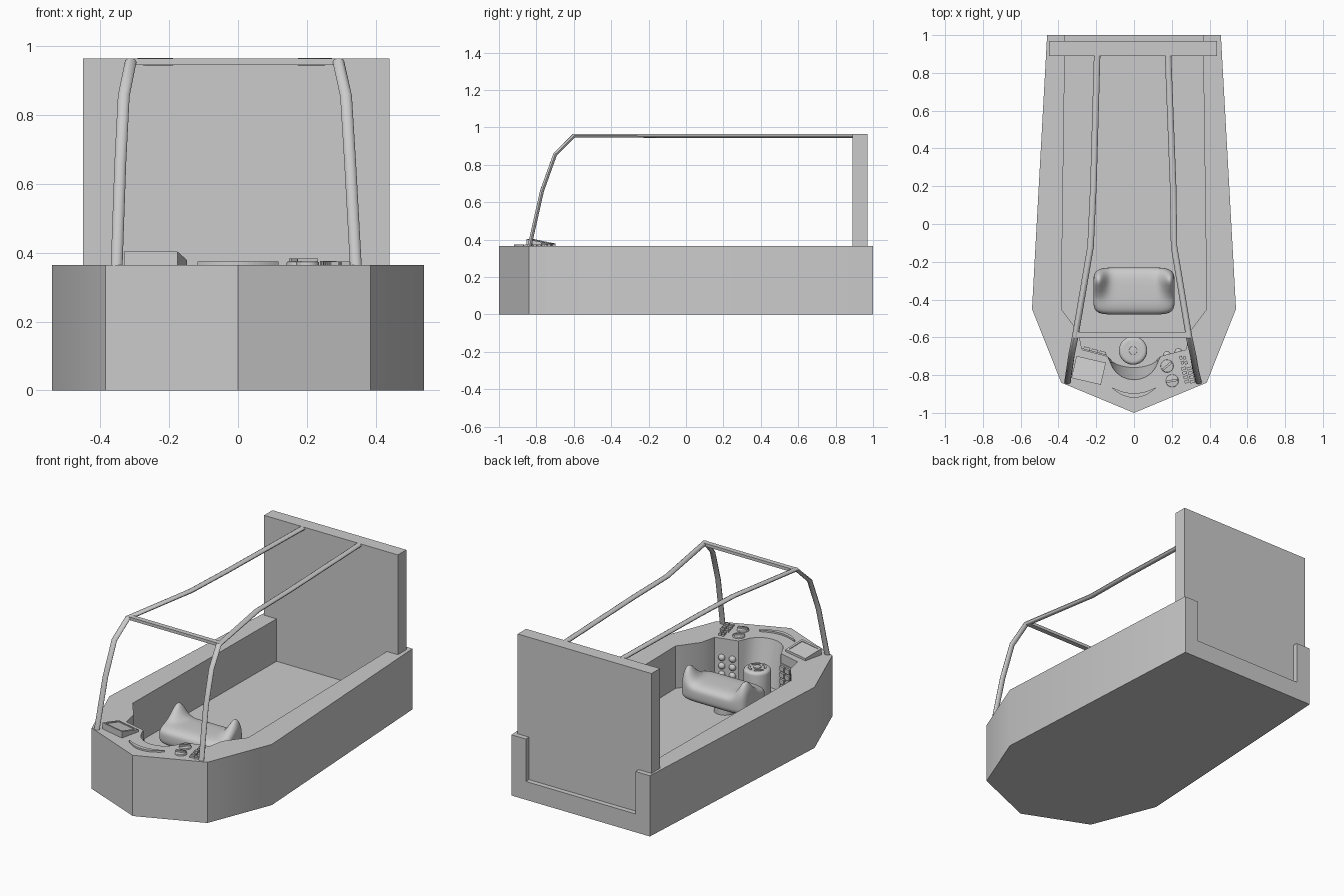
import bpy, bmesh, math
from mathutils import Vector, Matrix

if "Cube" in bpy.data.objects:
    bpy.data.objects.remove(bpy.data.objects["Cube"])


def make(name, bm, smooth=None):
    bmesh.ops.recalc_face_normals(bm, faces=bm.faces)
    me = bpy.data.meshes.new(name)
    bm.to_mesh(me)
    bm.free()
    ob = bpy.data.objects.new(name, me)
    bpy.context.collection.objects.link(ob)
    if smooth:
        bpy.ops.object.select_all(action='DESELECT')
        bpy.context.view_layer.objects.active = ob
        ob.select_set(True)
        bpy.ops.object.shade_smooth_by_angle(angle=math.radians(smooth))
    return ob


def loft(name, loops, smooth=None):
    """Skin equal-length closed loops and cap both ends."""
    bm = bmesh.new()
    rings = [[bm.verts.new(p) for p in loop] for loop in loops]
    n = len(rings[0])
    for a, b in zip(rings, rings[1:]):
        for i in range(n):
            j = (i + 1) % n
            bm.faces.new((a[i], a[j], b[j], b[i]))
    bm.faces.new(rings[0][::-1])
    bm.faces.new(rings[-1])
    return make(name, bm, smooth)


def prism(name, pts, z0, z1):
    return loft(name, [[(x, y, z) for x, y in pts] for z in (z0, z1)])


def box(name, c, size, rot=0):
    bm = bmesh.new()
    m = Matrix.Translation(c) @ Matrix.Rotation(math.radians(rot), 4, 'Z') @ Matrix.Diagonal((*size, 1))
    bmesh.ops.create_cube(bm, size=1, matrix=m)
    return make(name, bm)


def disc(name, c, r, z0, z1, bevel=0.0, n=32):
    ring = lambda rr, z: [(c[0] + rr * math.cos(2 * math.pi * i / n),
                           c[1] + rr * math.sin(2 * math.pi * i / n), z) for i in range(n)]
    loops = [ring(r, z0)]
    if bevel:
        for k in range(5):
            a = k * math.pi / 8
            loops.append(ring(r - bevel + bevel * math.cos(a), z1 - bevel + bevel * math.sin(a)))
    else:
        loops.append(ring(r, z1))
    return loft(name, loops, 35)


# Hull: U-shaped tub, open at the rear, with a curved scoop in the console
RIM, FLOOR = 0.365, 0.11
outer = [(-.46, 1), (-.54, -.45), (-.385, -.84), (0, -1), (.385, -.84), (.54, -.45), (.46, 1)]
side = [(.365, 1), (.385, -.45), (.295, -.57), (.275, -.665), (.14, -.70)]
scoop = [math.pi * k / 12 for k in range(1, 12)]
top_in = side + [(.13 * math.cos(a), -.70 - .125 * math.sin(a)) for a in scoop] + [(-x, y) for x, y in side[::-1]]
low_in = side + [(.13 * math.cos(a), -.70 - .06 * math.sin(a)) for a in scoop] + [(-x, y) for x, y in side[::-1]]
bm = bmesh.new()
V = lambda pts, z: [bm.verts.new((x, y, z)) for x, y in pts]
ob_, ot, it, ib = V(outer, 0), V(outer, RIM), V(top_in, RIM), V(low_in, FLOOR)
for lo, hi in ((ob_, ot), (ib, it)):
    for i in range(len(lo) - 1):
        bm.faces.new((lo[i], lo[i + 1], hi[i + 1], hi[i]))
bm.faces.new(ot + it)
bm.faces.new(ob_)
bm.faces.new(ib)
bm.faces.new([ob_[0], ob_[-1], ot[-1], it[0], ib[0], ib[-1], it[-1], ot[0]])
make("hull", bm, 25)

# Rear panel
box("rear_panel", (-.005, .93, .5325), (.89, .08, .865))

# Overhead frame: two swept bars and a cross bar


def sweep(name, path, w, h, n=10):
    P = [Vector(p) for p in path]
    loops = []
    for i, p in enumerate(P):
        d1 = (P[i] - P[i - 1]).normalized() if i else Vector()
        d2 = (P[i + 1] - P[i]).normalized() if i < len(P) - 1 else Vector()
        t = (d1 + d2).normalized()
        s = (Vector((1, 0, 0)) - t * t.x).normalized()
        u = t.cross(s)
        loops.append([p + s * w / 2 * math.cos(2 * math.pi * k / n) + u * h / 2 * math.sin(2 * math.pi * k / n)
                      for k in range(n)])
    return loft(name, loops, 40)


yz = [(-.84, .35), (-.77, .66), (-.70, .855), (-.60, .955), (-.12, .955), (.20, .955), (.90, .955)]
sweep("frame_bar_left", [(x, *p) for x, p in zip((-.353, -.342, -.332, -.312, -.23, -.215, -.195), yz)], .034, .022)
sweep("frame_bar_right", [(x, *p) for x, p in zip((.343, .326, .314, .292, .212, .207, .18), yz)], .034, .022)
box("frame_cross_bar", (-.01, -.588, .955), (.60, .03, .018))

# Seat: rounded cushion with two horn-shaped armrests at the back
sgn = lambda v: math.copysign(1, v)
loops = []
for i in range(49):
    u = -math.cos(math.pi * i / 48) * .9995
    x, s = .215 * u, (1 - abs(u) ** 6) ** (1 / 6)
    ring = []
    for k in range(56):
        a = 2 * math.pi * k / 56
        c, d = math.cos(a), math.sin(a)
        y = -.355 + .125 * s * sgn(c) * abs(c) ** .6
        z = .225 + .06 * s * sgn(d) * abs(d) ** .6
        if d > 0:
            z += .088 * d ** .5 * math.exp(-((abs(x) - .19) / .042) ** 2 - ((y + .29) / .07) ** 2)
        ring.append((x, y, z))
    loops.append(ring)
loft("seat", loops, 60)
disc("seat_pedestal", (0, -.37), .06, FLOOR - .01, .18)

# Control column with a ring of raised arcs and a hub
COL = (-.005, -.67)
disc("control_column", COL, .075, FLOOR - .01, .257, .018, 40)
disc("column_hub", COL, .022, .25, .264, .003, 20)


def arc(r, a0, a1, n=8):
    return [(COL[0] + r * math.cos(a0 + (a1 - a0) * k / n), COL[1] + r * math.sin(a0 + (a1 - a0) * k / n))
            for k in range(n + 1)]


for q in range(4):
    a0, a1 = q * math.pi / 2 + .25, (q + 1) * math.pi / 2 - .25
    prism(f"column_arc_{q}", arc(.05, a0, a1) + arc(.039, a0, a1)[::-1], .25, .262)

# Dashboard wall: round buttons on the right, keypad on the left
for r in range(3):
    for c in range(2):
        bm = bmesh.new()
        bmesh.ops.create_uvsphere(bm, u_segments=16, v_segments=10, radius=.02, matrix=Matrix.Translation(
            (.235 - .06 * c, -.677 - .016 * c, .25 - .05 * r)))
        make(f"round_button_{r}_{c}", bm, 60)
box("keypad_plate", (-.21, -.682, .23), (.135, .014, .16), -14.5)
for r in range(4):
    for c in range(3):
        dx = (c - 1) * .042
        box(f"key_{r}_{c}", (-.208 + dx, -.673 - dx * .26, .286 - .038 * r), (.034, .02, .028), -14.5)

# Tilted display on the left of the console
R = Matrix.Translation((-.24, -.775, RIM)) @ Matrix.Rotation(math.radians(-13), 4, 'Z')


def slab(name, x, y, lift0, lift1):
    zt = lambda yy: .022 - .2 * yy
    loft(name, [[R @ Vector((sx * x, sy * y, zt(sy * y) + l if l is not None else -.01))
                 for sx, sy in ((-1, -1), (1, -1), (1, 1), (-1, 1))] for l in (lift0, lift1)])


slab("display_body", .08, .06, None, 0)
for sx in (-1, 1):
    rim = [(sx * .066, -.06), (sx * .08, -.06), (sx * .08, .06), (sx * .066, .06)]
    loft(f"display_side_rim_{sx}", [[R @ Vector((x, y, .022 - .2 * y + l)) for x, y in rim] for l in (-.003, .004)])
    rim = [(-.066, sx * .048), (.066, sx * .048), (.066, sx * .06), (-.066, sx * .06)]
    loft(f"display_end_rim_{sx}", [[R @ Vector((x, y, .022 - .2 * y + l)) for x, y in rim] for l in (-.003, .004)])

# Crescent grip at the bow
us = [-1 + k / 8 for k in range(17)]
prism("bow_crescent", [(.118 * u, -.868 - .052 * (1 - u * u)) for u in us] +
      [(.112 * u, -.866 - .03 * (1 - u * u)) for u in us[::-1]], RIM - .01, .375)

# Knobs, switches and key strip on the right of the console
for i, (c, rot) in enumerate((((.175, -.752), 40), ((.202, -.83), 10))):
    disc(f"knob_{i}", c, .034, RIM - .01, .374, .004, 24)
    box(f"knob_grip_{i}", (*c, .376), (.06, .012, .014), rot)
for r in range(2):
    for c in range(2):
        box(f"switch_{r}_{c}", (.248 + .02 * c + .008 * r, -.708 - .026 * r, .368), (.015, .018, .016), 15)
for c in range(2):
    for r in range(4):
        box(f"strip_key_{c}_{r}", (.262 + .03 * c + .006 * r, -.765 - .023 * r, .368), (.024, .016, .014), 15)
